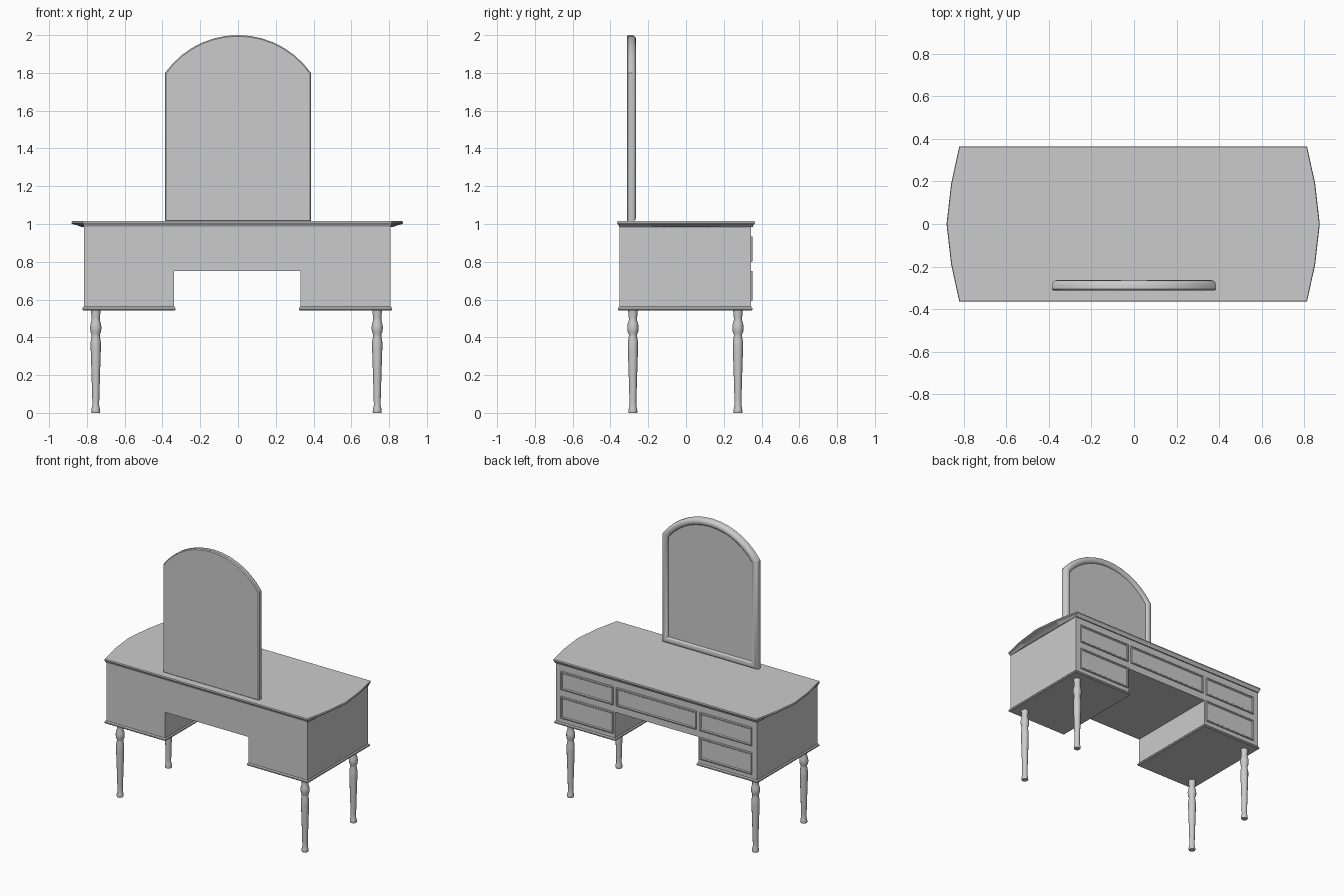
import bpy, bmesh, math

if "Cube" in bpy.data.objects:
    bpy.data.objects.remove(bpy.data.objects["Cube"])

CX = -0.004  # slight sideways offset of the carcass


def loft(name, loops, smooth=None):
    """Skin a stack of equal-length point loops and cap both ends."""
    bm = bmesh.new()
    rings = [[bm.verts.new(p) for p in loop] for loop in loops]
    n = len(rings[0])
    for a, b in zip(rings, rings[1:]):
        for i in range(n):
            j = (i + 1) % n
            bm.faces.new((a[i], a[j], b[j], b[i]))
    bm.faces.new(rings[0])
    bm.faces.new(rings[-1])
    bmesh.ops.recalc_face_normals(bm, faces=bm.faces)
    mesh = bpy.data.meshes.new(name)
    bm.to_mesh(mesh)
    bm.free()
    ob = bpy.data.objects.new(name, mesh)
    bpy.context.collection.objects.link(ob)
    if smooth:
        bpy.ops.object.select_all(action='DESELECT')
        ob.select_set(True)
        bpy.context.view_layer.objects.active = ob
        bpy.ops.object.shade_smooth_by_angle(angle=math.radians(smooth))
    return ob


def rect_xy(x0, x1, y0, y1, z):
    return [(x0, y0, z), (x1, y0, z), (x1, y1, z), (x0, y1, z)]


def rect_xz(x0, x1, z0, z1, y):
    return [(x0, y, z0), (x1, y, z0), (x1, y, z1), (x0, y, z1)]


# carcass with kneehole running right through
W, K = 0.811, 0.336
outline = [(-W, 0.55), (-K, 0.55), (-K, 0.75), (K, 0.75),
           (K, 0.55), (W, 0.55), (W, 0.99), (-W, 0.99)]
loft("carcass", [[(CX + x, y, z) for x, z in outline] for y in (-0.352, 0.344)])

# table top with bowed ends and moulded edge
def top_loop(half, bulge, depth, z):
    side = [(half + bulge * b, depth * t)
            for t, b in ((-1, 0), (-0.52, 0.64), (0, 1), (0.52, 0.64), (1, 0))]
    pts = side + [(-x, y) for x, y in reversed(side)]
    return [(CX + x, y, z) for x, y in pts]

loft("table_top", [top_loop(0.812, 0.012, 0.353, 0.984),
                   top_loop(0.814, 0.030, 0.356, 0.992),
                   top_loop(0.817, 0.058, 0.362, 1.000),
                   top_loop(0.818, 0.060, 0.365, 1.006),
                   top_loop(0.816, 0.059, 0.363, 1.015)])

# plinth moulding under each pedestal
for side, label in ((-1, "left"), (1, "right")):
    loops = []
    for grow, z in ((0.005, 0.543), (0.009, 0.547), (0.009, 0.555), (0.003, 0.562)):
        xs = sorted((CX + side * (K - grow), CX + side * (W + grow)))
        loops.append(rect_xy(xs[0], xs[1], -0.351 - grow, 0.343 + grow, z))
    loft(label + "_plinth", loops)

# drawer fronts: raised bead around a sunken panel
def drawer(name, x0, x1, z0, z1):
    steps = ((0, 0.340), (0, 0.349), (0.004, 0.353), (0.010, 0.353), (0.015, 0.347))
    loft(name, [rect_xz(CX + x0 + i, CX + x1 - i, z0 + i, z1 - i, y)
                for i, y in steps])

drawer("centre_drawer", -0.322, 0.322, 0.80, 0.935)
for label, x0, x1 in (("left", -0.77, -0.348), ("right", 0.348, 0.77)):
    drawer(label + "_upper_drawer", x0, x1, 0.80, 0.935)
    drawer(label + "_lower_drawer", x0, x1, 0.592, 0.752)

# turned legs
leg_profile = [(0.022, 0), (0.024, 0.006), (0.022, 0.022), (0.018, 0.04),
               (0.0185, 0.07), (0.023, 0.22), (0.027, 0.34), (0.027, 0.375),
               (0.022, 0.405), (0.022, 0.415), (0.028, 0.43), (0.030, 0.45),
               (0.028, 0.47), (0.022, 0.49), (0.022, 0.505), (0.026, 0.545)]
SEG = 12
for x, lx in ((-0.753, "left"), (0.737, "right")):
    for y, ly in ((-0.281, "front"), (0.275, "back")):
        loft(f"{ly}_{lx}_leg",
             [[(x + r * math.cos(2 * math.pi * i / SEG),
                y + r * math.sin(2 * math.pi * i / SEG), z) for i in range(SEG)]
              for r, z in leg_profile], 40)

# arched mirror: outline inset step by step to form the frame
HW, R, ZC, Z0 = 0.386, 0.4725, 1.5275, 1.012
def arch(inset, y):
    w, r = HW - inset, R - inset
    a = math.asin(w / r)
    pts = [(-w, y, Z0 + inset), (w, y, Z0 + inset)]
    for k in range(15):
        t = a - 2 * a * k / 14
        pts.append((r * math.sin(t), y, ZC + r * math.cos(t)))
    return pts

frame_steps = [(0.006, -0.312), (0, -0.306), (0, -0.285), (0.004, -0.275),
               (0.012, -0.267), (0.024, -0.264), (0.038, -0.267),
               (0.046, -0.274), (0.048, -0.282)]
loft("mirror_frame", [arch(i, y) for i, y in frame_steps], 35)
loft("mirror_glass", [arch(0.044, -0.29), arch(0.044, -0.281)])
